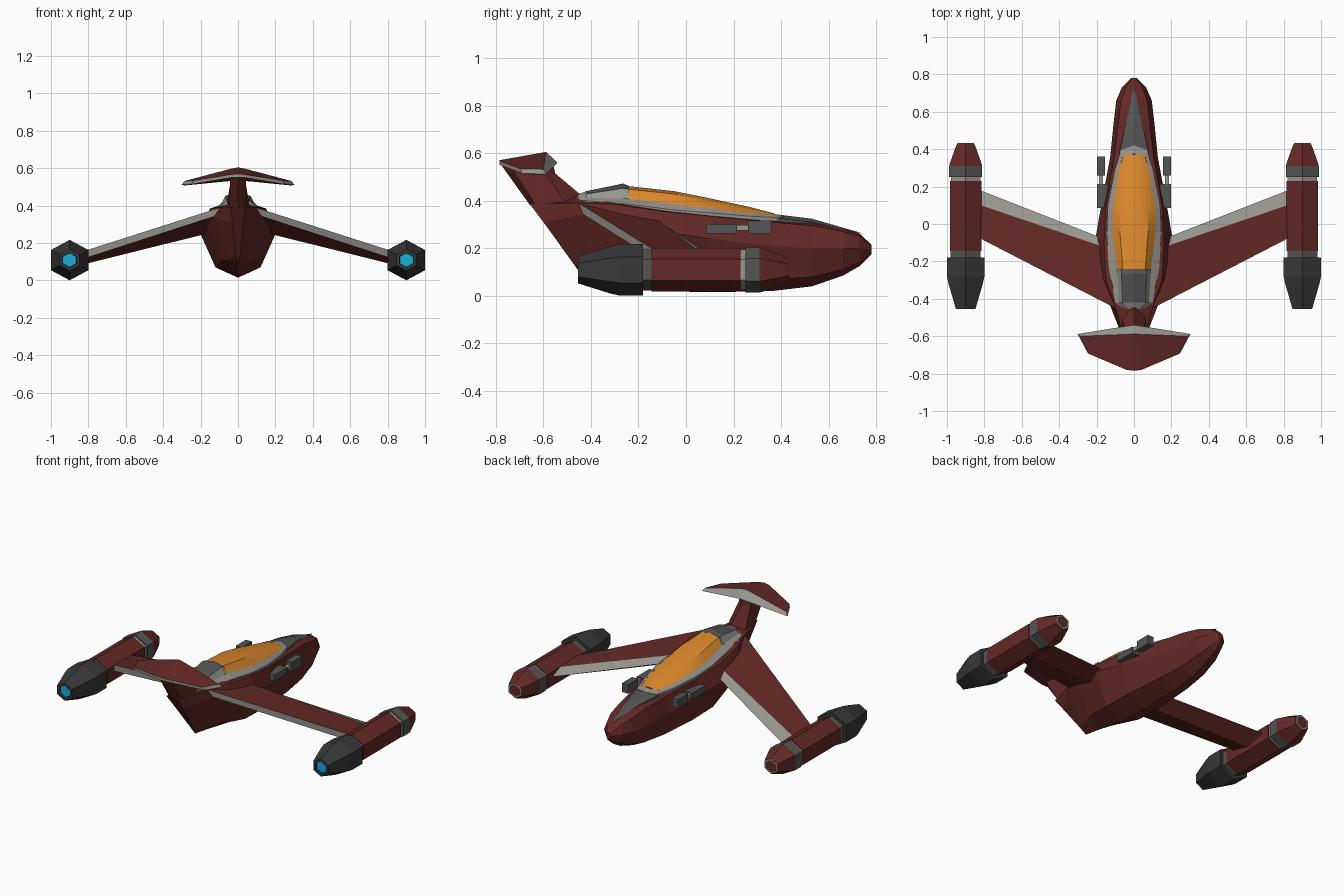
import bpy, bmesh, math


def material(name, r, g, b):
    m = bpy.data.materials.new(name)
    m.diffuse_color = (r, g, b, 1)
    return m


RED = material("red", .125, .022, .019)
DARK = material("dark_grey", .04, .04, .04)
MID = material("mid_grey", .09, .09, .09)
LIGHT = material("light_grey", .31, .30, .275)
ORANGE = material("orange", .72, .25, .025)
CYAN = material("cyan", .01, .42, .7)


def loft(name, rings, mats, closed=False, caps=False):
    """Skin rings of points; mats holds one material per strip (or just one). Mirrored in x."""
    me = bpy.data.meshes.new(name)
    ob = bpy.data.objects.new(name, me)
    bpy.context.collection.objects.link(ob)
    slots = list(dict.fromkeys(mats))
    for m in slots:
        me.materials.append(m)
    bm = bmesh.new()
    vs = [[bm.verts.new(p) for p in ring] for ring in rings]
    n = len(rings[0])
    for a, b in zip(vs, vs[1:]):
        for j in range(n if closed else n - 1):
            k = (j + 1) % n
            f = bm.faces.new((a[j], a[k], b[k], b[j]))
            f.material_index = slots.index(mats[j % len(mats)])
    if caps:
        bm.faces.new(vs[0])
        bm.faces.new(vs[-1])
    bmesh.ops.remove_doubles(bm, verts=bm.verts, dist=1e-5)
    bmesh.ops.recalc_face_normals(bm, faces=bm.faces)
    bm.to_mesh(me)
    bm.free()
    mod = ob.modifiers.new("mirror", 'MIRROR')
    mod.use_clip = True
    return ob


def section(y, keel, cx, cz, mx, mz, dx, dz, top):
    return [(0, y, keel), (cx, y, cz), (mx, y, mz), (dx, y, dz), (0, y, top)]


# Fuselage: half sections keel / chine / widest / deck / top, nose to tail
hull = [
    section(.78, .175, .01, .18, .015, .2, .01, .21, .215),
    section(.73, .125, .04, .14, .065, .2, .045, .25, .262),
    section(.66, .085, .06, .11, .095, .2, .07, .27, .285),
    section(.53, .04, .08, .08, .11, .2, .085, .295, .318),
    section(.36, .02, .10, .07, .127, .21, .105, .31, .33),
    section(.10, .015, .12, .07, .175, .24, .15, .335, .36),
    section(-.10, .02, .12, .075, .21, .27, .16, .355, .39),
    section(-.30, .055, .085, .11, .175, .31, .15, .385, .42),
    [(0, -.38, .068), (.05, -.40, .11), (.13, -.43, .34), (.10, -.44, .39), (0, -.45, .43)],
    [(0, -.43, .075), (.012, -.47, .135), (.03, -.60, .31), (.04, -.66, .39), (0, -.66, .395)],
]
loft("fuselage", hull, [RED], caps=True)

# Nose panel
loft("nose_panel", [
    [(0, .745, .262), (0, .745, .262), (0, .745, .262)],
    [(.045, .53, .300), (.044, .53, .310), (0, .53, .324)],
    [(.08, .38, .310), (.078, .38, .325), (0, .40, .340)]], [MID])

# Canopy frame: outer edge and inner edge with a short skirt
pairs = [((0, .42, .338), (0, .375, .343)), ((.07, .395, .329), (.06, .36, .339)),
         ((.105, .28, .334), (.085, .27, .348)), ((.14, .10, .349), (.113, .08, .37)),
         ((.146, -.05, .361), (.115, -.05, .385)), ((.135, -.235, .385), (.09, -.24, .408)),
         ((.10, -.42, .400), (.08, -.42, .412)), ((.04, -.465, .405), (.03, -.46, .415))]
loft("canopy_frame", [[(o[0], o[1], o[2] - .03), o, i] for o, i in pairs], [LIGHT])


def arch(y, x1, z1, x2, z2, top):
    return [(x1, y, z1), (x2, y, z2), (0, y, top)]


# Canopy glass
loft("canopy", [
    arch(.372, .055, .338, .03, .344, .346), arch(.27, .086, .346, .05, .367, .373),
    arch(.08, .114, .368, .07, .405, .414), arch(-.05, .116, .383, .075, .428, .440),
    arch(-.24, .09, .405, .06, .448, .461)], [ORANGE])

# Housing behind the canopy, with dark hatch on top
loft("rear_housing", [
    arch(-.24, .092, .400, .07, .448, .462), arch(-.265, .092, .403, .068, .452, .472),
    arch(-.42, .08, .408, .06, .428, .440)], [LIGHT, MID], caps=True)
loft("housing_tip", [
    arch(-.42, .08, .408, .06, .428, .440), arch(-.47, .03, .405, .02, .41, .418)], [LIGHT])

# Tail fin
loft("tail_fin", [
    [(0, -.39, .38), (.065, -.50, .38), (.045, -.63, .38), (0, -.655, .38)],
    [(0, -.55, .515), (.042, -.59, .515), (.042, -.72, .515), (0, -.752, .515)],
    [(0, -.56, .56), (.042, -.60, .56), (.042, -.74, .56), (0, -.78, .555)]], [RED])

# Tail plane: rear top, rear bottom, belly, front, ridge
loft("tail_plane", [
    [(0, -.785, .57), (0, -.785, .552), (0, -.60, .535), (0, -.54, .56), (0, -.588, .605)],
    [(.04, -.78, .566), (.04, -.78, .549), (.04, -.60, .532), (.04, -.546, .555), (.04, -.59, .597)],
    [(.24, -.695, .534), (.247, -.69, .515), (.285, -.61, .508), (.302, -.588, .512), (.285, -.60, .532)]],
    [LIGHT, RED, RED, LIGHT, RED], closed=True)
loft("tail_plane_tip", [
    [(.24, -.695, .534), (.285, -.60, .532)], [(.247, -.69, .515), (.302, -.588, .512)],
    [(.247, -.69, .515), (.285, -.61, .508)]], [LIGHT])

# Wings: trailing top, trailing bottom, belly, leading edge, strip edge
loft("wings", [
    [(.09, -.455, .392), (.09, -.452, .355), (.12, -.20, .262), (.14, -.087, .295), (.14, -.13, .328)],
    [(.84, -.068, .152), (.84, -.066, .112), (.84, .05, .083), (.84, .187, .115), (.84, .107, .148)]],
    [LIGHT, RED, RED, LIGHT, RED], closed=True, caps=True)


def hexring(y, r):
    return [(.9 + r * .87 / .866 * math.sin(i * math.pi / 3), y,
             .109 + .94 * r * math.cos(i * math.pi / 3)) for i in range(6)]


# Engine pods: six-sided bands of (y, radius)
bands = {
    "engine_thruster": (DARK, [(-.43, .038), (-.455, .042), (-.455, .06), (-.32, .105),
                               (-.28, .115), (-.18, .115), (-.18, .08)]),
    "engine_glow": (CYAN, [(-.445, .040), (-.425, .040)]),
    "engine_neck": (MID, [(-.19, .092), (-.14, .092)]),
    "engine_body": (RED, [(-.145, .08), (-.145, .097), (.23, .097), (.23, .08)]),
    "engine_collar": (LIGHT, [(.225, .091), (.255, .091)]),
    "engine_ring": (MID, [(.25, .08), (.25, .101), (.31, .101), (.315, .09)]),
    "engine_nose": (RED, [(.31, .101), (.33, .095), (.415, .06), (.43, .052), (.43, .048)]),
    "engine_intake": (LIGHT, [(.425, .05), (.433, .05), (.433, .04), (.40, .025)]),
}
for name, (mat, prof) in bands.items():
    loft(name, [hexring(y, r) for y, r in prof], [mat], closed=True, caps=True)


def box(name, mat, x0, x1, y0, y1, z0, z1):
    loft(name, [[(x0, y, z0), (x1, y, z0), (x1, y, z1), (x0, y, z1)] for y in (y0, y1)],
         [mat], closed=True, caps=True)


# Side guns
box("gun_muzzle", MID, .155, .197, .26, .36, .26, .317)
box("gun_barrel", LIGHT, .167, .187, .20, .27, .275, .297)
box("gun_breech", MID, .14, .197, .085, .215, .262, .302)

# Smooth glass only
glass = bpy.data.objects["canopy"]
bpy.context.view_layer.objects.active = glass
glass.select_set(True)
bpy.ops.object.shade_smooth_by_angle(angle=math.radians(35))
